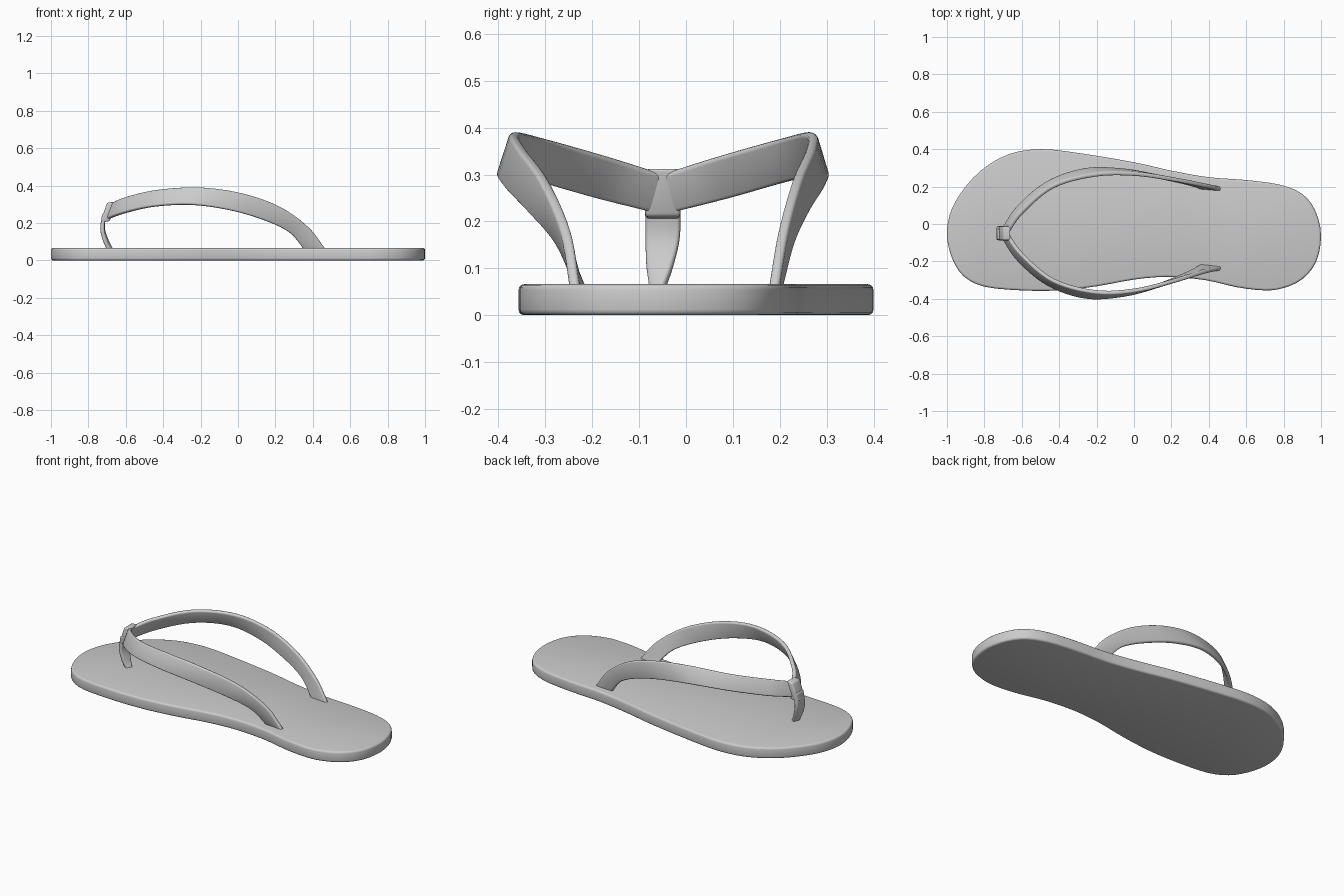
import bpy
from mathutils import Vector
from math import radians

if "Cube" in bpy.data.objects:
    bpy.data.objects.remove(bpy.data.objects["Cube"])


def spline(pts, n, closed=False):
    """Catmull-Rom curve through the points, n steps per span."""
    p = [Vector(q) for q in pts]
    count = len(p)
    out = []
    for i in range(count if closed else count - 1):
        if closed:
            a, b, c, d = (p[(i + k) % count] for k in (-1, 0, 1, 2))
        else:
            b, c = p[i], p[i + 1]
            a = p[i - 1] if i else b * 2 - c
            d = p[i + 2] if i + 2 < count else c * 2 - b
        for s in range(n):
            t = s / n
            out.append(0.5 * (2 * b + (c - a) * t + (2 * a - 5 * b + 4 * c - d) * t * t
                              + (3 * b - a - 3 * c + d) * t ** 3))
    if not closed:
        out.append(p[-1])
    return out


def make(name, verts, faces, bevel, thickness=0):
    """Mesh object with optional thickness and rounded edges."""
    me = bpy.data.meshes.new(name)
    me.from_pydata([tuple(v) for v in verts], [], faces)
    ob = bpy.data.objects.new(name, me)
    bpy.context.collection.objects.link(ob)
    bpy.ops.object.select_all(action='DESELECT')
    ob.select_set(True)
    bpy.context.view_layer.objects.active = ob
    bpy.ops.object.mode_set(mode='EDIT')
    bpy.ops.mesh.select_all(action='SELECT')
    bpy.ops.mesh.normals_make_consistent(inside=False)
    bpy.ops.object.mode_set(mode='OBJECT')
    if thickness:
        m = ob.modifiers.new("thick", 'SOLIDIFY')
        m.thickness = thickness
        m.offset = 0
        bpy.ops.object.modifier_apply(modifier=m.name)
    b = ob.modifiers.new("round", 'BEVEL')
    b.width = bevel
    b.segments = 3
    b.limit_method = 'ANGLE'
    b.angle_limit = radians(45)
    bpy.ops.object.modifier_apply(modifier=b.name)
    bpy.ops.object.shade_smooth_by_angle(angle=radians(40))
    return ob


def prism(name, loop_a, loop_b, bevel):
    n = len(loop_a)
    faces = [list(range(n)), list(range(2 * n - 1, n - 1, -1))]
    faces += [(i, (i + 1) % n, n + (i + 1) % n, n + i) for i in range(n)]
    return make(name, list(loop_a) + list(loop_b), faces, bevel)


def ribbon(name, upper, lower, thickness, steps=6):
    u, l = spline(upper, steps), spline(lower, steps)
    n = len(u)
    faces = [(i, i + 1, n + i + 1, n + i) for i in range(n - 1)]
    return make(name, u + l, faces, 0.008, thickness)


# Sole
outline = [(-1, -.07), (-.985, .05), (-.93, .16), (-.82, .285), (-.67, .373), (-.5, .4),
           (-.3, .38), (0, .33), (.2, .285), (.4, .25), (.6, .235), (.78, .21), (.9, .16),
           (.97, .07), (1, -.06), (.975, -.2), (.9, -.295), (.8, -.342), (.7, -.355),
           (.55, -.338), (.38, -.3), (.18, -.283), (0, -.297), (-.2, -.333), (-.4, -.355),
           (-.6, -.355), (-.8, -.335), (-.91, -.28), (-.97, -.19)]
edge = spline([(x, y, 0) for x, y in outline], 3, True)
prism("sole", edge, [v + Vector((0, 0, .066)) for v in edge], 0.012)

# Side straps, each a twisted ribbon between an upper and a lower edge
upper = [(-.68, .30), (-.60, .335), (-.43, .375), (-.2, .388), (.02, .358), (.22, .288),
         (.375, .178), (.47, .055)]
lower = [(-.712, .215), (-.62, .25), (-.46, .287), (-.26, .298), (-.06, .272), (.12, .222),
         (.27, .153), (.357, .055)]
strap_y = {
    "strap_outer": ([-.05, .06, .2, .262, .266, .237, .207, .187],
                    [-.05, .09, .223, .291, .287, .255, .222, .195]),
    "strap_inner": ([-.05, -.16, -.3, -.362, -.352, -.302, -.256, -.238],
                    [-.05, -.19, -.323, -.391, -.38, -.332, -.27, -.222])}
for name, (yu, yl) in strap_y.items():
    ribbon(name, [(x, y, z) for (x, z), y in zip(upper, yu)],
           [(x, y, z) for (x, z), y in zip(lower, yl)], 0.022)

# Toe loop wrapped around the strap tip
side = [(-.7, .308), (-.66, .313), (-.685, .21), (-.736, .203)]
prism("toe_loop", [(x, -.087, z) for x, z in side], [(x, -.012, z) for x, z in side], 0.008)

# Toe post, tapering and twisting down into the sole
ribbon("toe_post",
       [(-.715, -.086, .25), (-.726, -.086, .17), (-.712, -.084, .105), (-.69, -.075, .05)],
       [(-.715, -.013, .25), (-.722, -.013, .17), (-.7, -.028, .105), (-.67, -.05, .05)],
       0.022)
